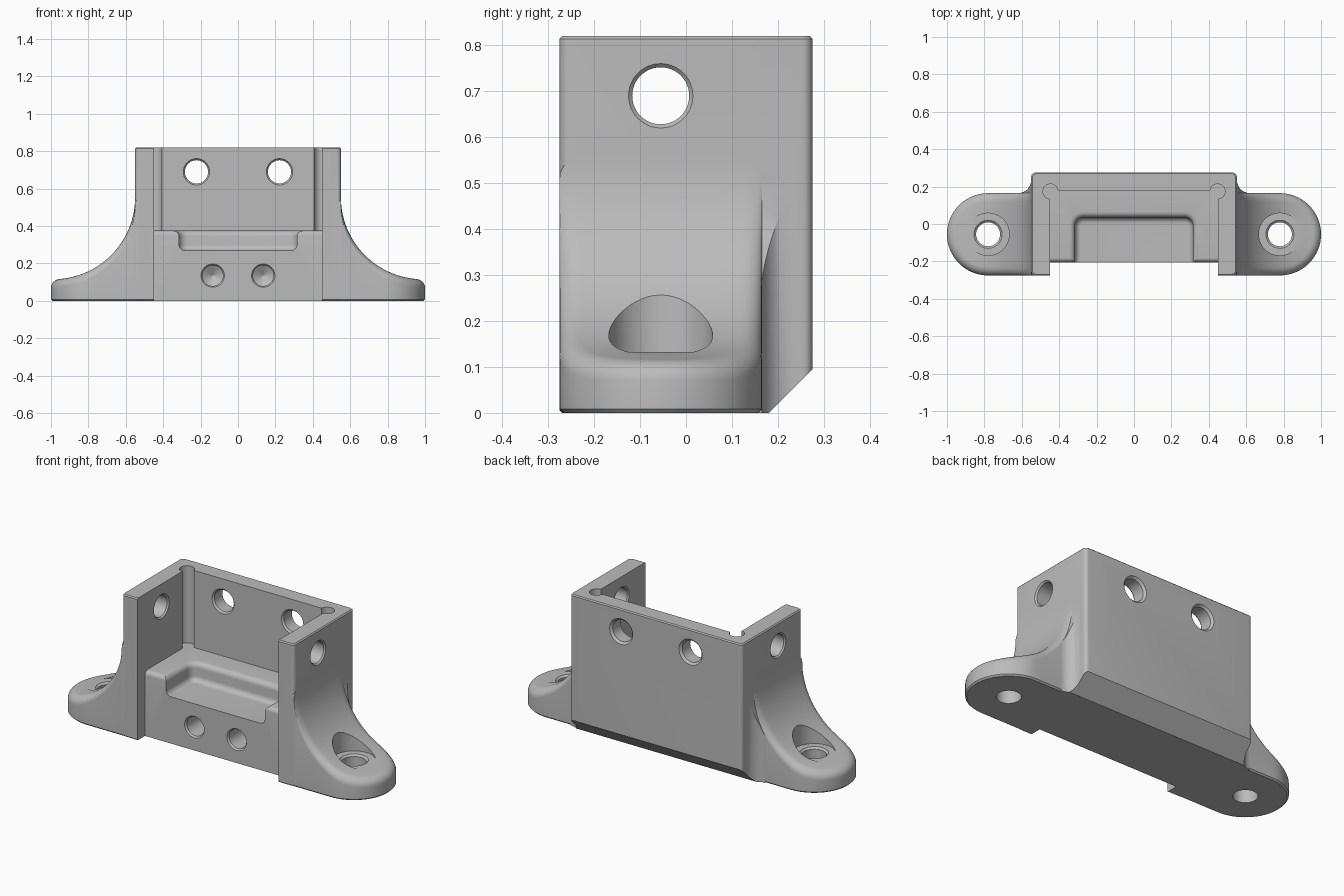
import bpy, bmesh
from math import sin, cos, pi, sqrt
from mathutils import Matrix

cube = bpy.data.objects.get("Cube")
if cube:
    bpy.data.objects.remove(cube)

grey = bpy.data.materials.new("light grey")
grey.use_nodes = True
tone = (0.5, 0.5, 0.5, 1)
grey.diffuse_color = tone
grey.node_tree.nodes["Principled BSDF"].inputs["Base Color"].default_value = tone


def finish(name, bm):
    bmesh.ops.recalc_face_normals(bm, faces=bm.faces)
    mesh = bpy.data.meshes.new(name)
    bm.to_mesh(mesh)
    bm.free()
    mesh.materials.append(grey)
    ob = bpy.data.objects.new(name, mesh)
    bpy.context.collection.objects.link(ob)
    return ob


def stack(name, rings, matrix=Matrix()):
    """Closed solid through outlines [(points, z), ...]."""
    bm = bmesh.new()
    rows = [[bm.verts.new(matrix @ Matrix.Translation((x, y, z)).translation)
             for x, y in pts] for pts, z in rings]
    n = len(rows[0])
    for a, b in zip(rows, rows[1:]):
        for i in range(n):
            j = (i + 1) % n
            bm.faces.new((a[i], a[j], b[j], b[i]))
    bm.faces.new(rows[0])
    bm.faces.new(rows[-1])
    return finish(name, bm)


def rounded(x0, x1, y0, y1, r, n=6):
    pts = []
    for k, (cx, cy) in enumerate(((x1 - r, y1 - r), (x0 + r, y1 - r),
                                  (x0 + r, y0 + r), (x1 - r, y0 + r))):
        for i in range(n + 1):
            a = (k + i / n) * pi / 2
            pts.append((cx + r * cos(a), cy + r * sin(a)))
    return pts


def box(name, x0, x1, y0, y1, z0, z1):
    pts = [(x0, y0), (x1, y0), (x1, y1), (x0, y1)]
    return stack(name, [(pts, z0), (pts, z1)])


def lathe(name, profile, matrix, n=48):
    return stack(name, [([(r * cos(2 * pi * i / n), r * sin(2 * pi * i / n))
                          for i in range(n)], z) for r, z in profile], matrix)


def combine(target, tool, operation):
    mod = target.modifiers.new(operation.lower(), 'BOOLEAN')
    mod.operation, mod.object, mod.solver = operation, tool, 'EXACT'
    bpy.context.view_layer.objects.active = target
    bpy.ops.object.modifier_apply(modifier=mod.name)
    bpy.data.objects.remove(tool)


def cut(target, tool):
    combine(target, tool, 'DIFFERENCE')


def add(target, tool):
    combine(target, tool, 'UNION')


# Shared ear dimensions
YC, R, EX, COVE, EDGE = -0.055, 0.22, 0.78, 0.44, 0.045


def cove(x):
    u = min(max(0.99 - x, 0), COVE)
    return 0.115 + COVE - sqrt(COVE * COVE - u * u)


def ear(s):
    """Rounded mounting ear with a coved top that climbs the wall."""
    straight = [0.5] + [0.99 - COVE * cos(i * pi / 48) for i in range(16)]
    straight = [x for x in straight if x < EX - 0.01]
    path = [(x, -1, 0) for x in straight]
    path += [(EX, sin(a), cos(a)) for a in [(i / 32 - 0.5) * pi for i in range(33)]]
    path += [(x, 1, 0) for x in reversed(straight)]
    insets = [EDGE * (1 - cos(i * pi / 14)) for i in range(8)] + [0.09, 0.14, 0.18, R]
    bm = bmesh.new()

    def ring(d, height):
        row = []
        for x, v, u in path:
            px = x + u * (R - d)
            row.append(bm.verts.new((s * px, YC + v * (R - d), height(px))))
        return row

    rows = [ring(0.008, lambda x: 0), ring(0, lambda x: 0.008)]
    for d in insets:
        q = max(EDGE - d, 0)
        drop = EDGE - sqrt(EDGE * EDGE - q * q)
        rows.append(ring(d, lambda x: cove(x) - drop))
    for a, b in zip(rows, rows[1:]):
        for i in range(len(path) - 1):
            bm.faces.new((a[i], a[i + 1], b[i + 1], b[i]))
    bm.faces.new(rows[0])
    bmesh.ops.remove_doubles(bm, verts=bm.verts, dist=1e-5)
    bmesh.ops.holes_fill(bm, edges=bm.edges, sides=0)
    return finish("ear", bm)


def corner_fillet(s, f=0.07):
    """Concave blend between the ear and the rear of the wall."""
    bm = bmesh.new()
    sections = []
    xs = [0.53] + [0.55 + f * (1 - cos(i * pi / 20)) for i in range(11)]
    for x in xs:
        u = min(0.55 + f - x, f)
        y = YC + R + f - sqrt(max(f * f - u * u, 0))
        z = cove(x) - EDGE
        sections.append([bm.verts.new((s * x, py, pz))
                         for py, pz in ((0.15, 0), (y, 0), (y, z), (0.15, z))])
    for a, b in zip(sections, sections[1:]):
        for i in range(4):
            j = (i + 1) % 4
            bm.faces.new((a[i], a[j], b[j], b[i]))
    bm.faces.new(sections[0])
    bm.faces.new(sections[-1])
    return finish("corner_fillet", bm)


# U-shaped wall
def wall_outline(inset):
    return rounded(-0.55 + inset, 0.55 - inset, -0.275 + inset, 0.275 - inset, 0.022)


bracket = stack("bracket", [(wall_outline(0.006), 0), (wall_outline(0), 0.006),
                            (wall_outline(0), 0.814), (wall_outline(0.006), 0.82)])
cut(bracket, box("pocket", -0.45, 0.45, -0.6, 0.18, -0.5, 1.2))

# Ears and blends on both sides
for s in (1, -1):
    add(bracket, ear(s))
    add(bracket, corner_fillet(s))

# Block between the walls, with a rounded front top edge
br = 0.025
side = [(0.22, 0), (0.22, 0.375)]
side += [(-0.205 + br - br * sin(a), 0.375 - br + br * cos(a))
         for a in [i * pi / 12 for i in range(7)]]
side += [(-0.205, 0)]
along_x = Matrix(((0, 0, 1, 0), (1, 0, 0, 0), (0, 1, 0, 0), (0, 0, 0, 1)))
add(bracket, stack("block", [(side, -0.48), (side, 0.48)], along_x))

# Soft-edged tray in the top of the block
soft = 0.03
levels = [(soft, 0.42)]
levels += [(soft * (1 - sin(a)), 0.375 - soft * (1 - cos(a)))
           for a in [i * pi / 12 for i in range(7)]]
levels += [(-soft * (1 - cos(a)), 0.27 + soft * (1 - sin(a)))
           for a in [i * pi / 12 for i in range(7)]]
cut(bracket, stack("tray", [(rounded(-0.315 - o, 0.315 + o, -0.6, 0.035 + o, 0.045 + o), z)
                            for o, z in levels]))

# Sloped lower rear edge
wedge = [(0.16, -0.02), (0.4, 0.22), (0.4, -0.02)]
cut(bracket, stack("wedge", [(wedge, -0.8), (wedge, 0.8)], along_x))

# Holes, mirrored left and right
along_y = Matrix.Rotation(-pi / 2, 4, 'X')
for s in (1, -1):
    move = Matrix.Translation
    cut(bracket, lathe("corner_relief", [(0.04, 0.375), (0.04, 1)],
                       move((s * 0.447, 0.174, 0)), 32))
    cut(bracket, lathe("rear_hole", [(0.074, 0.176), (0.062, 0.19), (0.062, 0.263),
                                     (0.078, 0.279)],
                       move((s * 0.222, 0, 0.69)) @ along_y))
    cut(bracket, lathe("side_hole", [(0.075, 0.445), (0.062, 0.458), (0.062, 0.542),
                                     (0.075, 0.555)],
                       move((0, YC, 0.69)) @ Matrix.Rotation(s * pi / 2, 4, 'Y')))
    cut(bracket, lathe("front_hole", [(0.068, -0.213), (0.055, -0.195), (0.055, -0.02),
                                      (0.001, 0.015)],
                       move((s * 0.135, 0, 0.135)) @ along_y))
    cut(bracket, lathe("ear_bore", [(0.064, -0.1), (0.064, 0.123), (0.075, 0.133),
                                    (0.113, 0.133), (0.113, 0.6)],
                       move((s * EX, YC, 0))))

# Smooth shading with crisp edges
for ob in bpy.context.selected_objects:
    ob.select_set(False)
bracket.select_set(True)
bpy.context.view_layer.objects.active = bracket
bpy.ops.object.shade_smooth_by_angle(angle=0.5)
